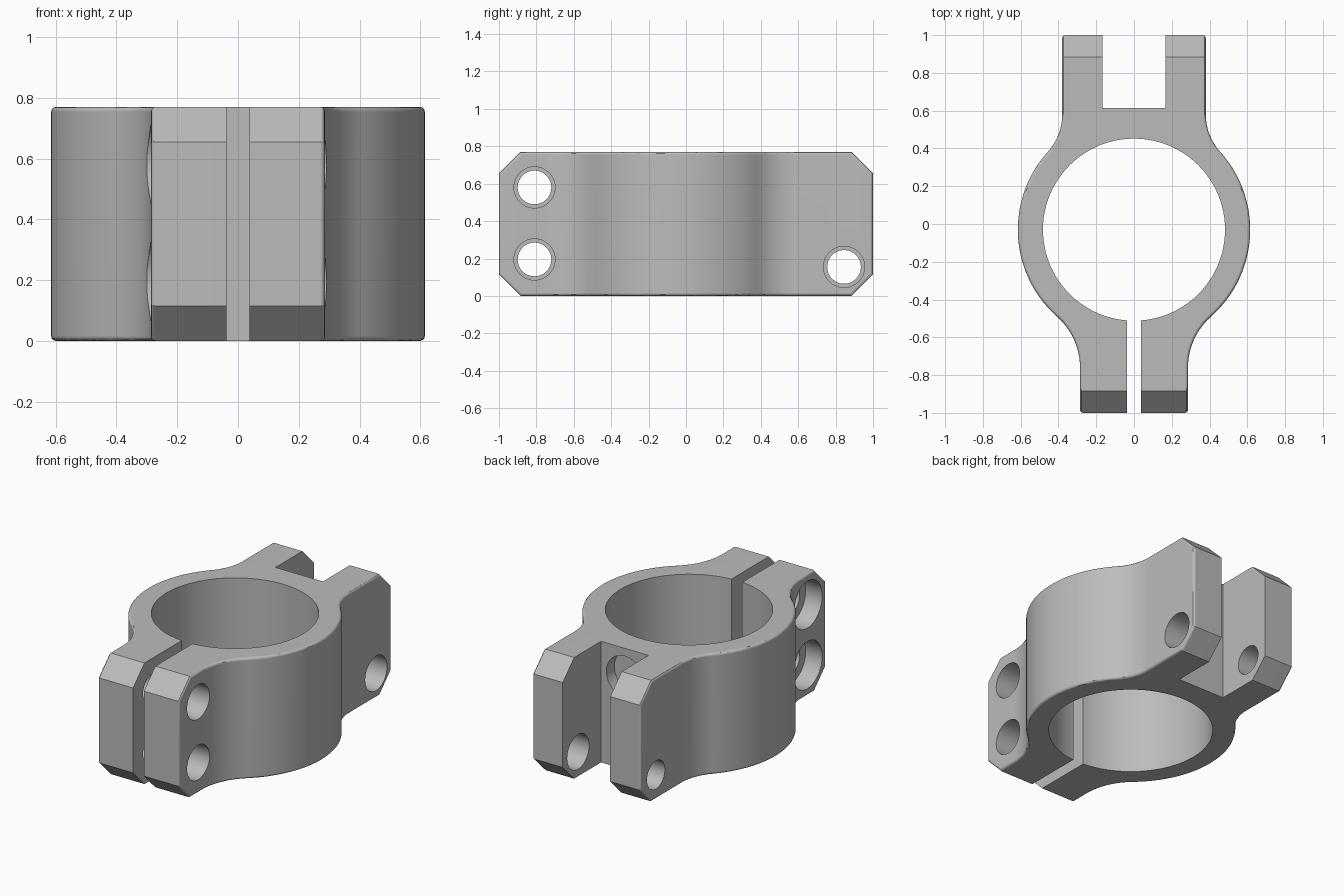
import bpy, bmesh
from math import atan2, cos, sin, pi
from mathutils import Matrix

if "Cube" in bpy.data.objects:
    bpy.data.objects.remove(bpy.data.objects["Cube"])

HEIGHT, CENTRE_Y = 0.77, -0.03
OUTER, BORE = 0.615, 0.482
EAR_X, FORK_X = 0.286, 0.38
CHAMFER, ROUND = 0.115, 0.016

grey = bpy.data.materials.new("machined grey")
grey.use_nodes = True
colour = (0.5, 0.5, 0.5, 1)
grey.diffuse_color = colour
grey.node_tree.nodes["Principled BSDF"].inputs["Base Color"].default_value = colour


def arc(cx, cy, r, a0, a1, n):
    return [(cx + r * cos(a0 + (a1 - a0) * i / n),
             cy + r * sin(a0 + (a1 - a0) * i / n)) for i in range(n + 1)]


def fillet(side_x, dy):
    """Radius and angle of the concave arc that joins the ring to a flat side."""
    r = (side_x ** 2 + dy ** 2 - OUTER ** 2) / (2 * (OUTER - side_x))
    return r, atan2(dy, side_x + r)


def to_object(name, bm):
    mesh = bpy.data.meshes.new(name)
    bm.to_mesh(mesh)
    bm.free()
    ob = bpy.data.objects.new(name, mesh)
    bpy.context.collection.objects.link(ob)
    mesh.materials.append(grey)
    return ob


# Outline of the right half: ear, fillet, ring, fillet, fork arm
ear_dy, fork_dy = -0.73, 0.61
ear_r, ear_a = fillet(EAR_X, ear_dy)
fork_r, fork_a = fillet(FORK_X, fork_dy)
half = [(EAR_X, -1)]
half += arc(EAR_X + ear_r, CENTRE_Y + ear_dy, ear_r, pi, pi + ear_a, 12)
half += arc(0, CENTRE_Y, OUTER, ear_a, fork_a, 40)[1:]
half += arc(FORK_X + fork_r, CENTRE_Y + fork_dy, fork_r, pi + fork_a, pi, 12)[1:]
half += [(FORK_X, 1)]
outline = half + [(-x, y) for x, y in reversed(half)]

bm = bmesh.new()
base = bm.faces.new([bm.verts.new((x, y, 0)) for x, y in outline])
raised = bmesh.ops.extrude_face_region(bm, geom=[base])["geom"]
bmesh.ops.translate(bm, vec=(0, 0, HEIGHT),
                    verts=[v for v in raised if isinstance(v, bmesh.types.BMVert)])
bmesh.ops.recalc_face_normals(bm, faces=bm.faces[:])

# Chamfer the top and bottom of both ends
for sy in (-1, 1):
    for sz, z in ((-1, CHAMFER), (1, HEIGHT - CHAMFER)):
        cut = bmesh.ops.bisect_plane(bm, geom=bm.verts[:] + bm.edges[:] + bm.faces[:],
                                     plane_co=(0, sy, z), plane_no=(0, sy, sz),
                                     clear_outer=True)["geom_cut"]
        bmesh.ops.holes_fill(bm, edges=[e for e in cut if isinstance(e, bmesh.types.BMEdge)])
bmesh.ops.recalc_face_normals(bm, faces=bm.faces[:])


# Round the rim of the side walls
def is_wall(f):
    return abs(f.normal.z) < 0.1 and abs(f.normal.y) < 0.95


rim = [e for e in bm.edges if len(e.link_faces) == 2
       and is_wall(e.link_faces[0]) != is_wall(e.link_faces[1])]
bmesh.ops.bevel(bm, geom=rim, offset=ROUND, segments=3, profile=0.5, affect='EDGES')
clamp = to_object("clamp_body", bm)


def subtract(bm):
    bmesh.ops.recalc_face_normals(bm, faces=bm.faces[:])
    cutter = to_object("cutter", bm)
    cutter.hide_render = True
    mod = clamp.modifiers.new("cut", 'BOOLEAN')
    mod.operation, mod.solver, mod.object = 'DIFFERENCE', 'EXACT', cutter
    bpy.context.view_layer.objects.active = clamp
    bpy.ops.object.modifier_apply(modifier=mod.name)
    bpy.data.objects.remove(cutter)


def cut_box(x, y0, y1):
    bm = bmesh.new()
    bmesh.ops.create_cube(bm, size=1, matrix=Matrix.Translation((0, (y0 + y1) / 2, HEIGHT / 2))
                          @ Matrix.Diagonal((2 * x, y1 - y0, 2, 1)))
    subtract(bm)


def cut_round(axis, centre, r, depth, n=40):
    turn = {'X': Matrix.Rotation(pi / 2, 4, 'Y'), 'Y': Matrix.Rotation(pi / 2, 4, 'X'),
            'Z': Matrix.Identity(4)}[axis]
    bm = bmesh.new()
    bmesh.ops.create_cone(bm, cap_ends=True, segments=n, radius1=r, radius2=r, depth=depth,
                          matrix=Matrix.Translation(centre) @ turn)
    subtract(bm)


# Bore, clamping slit and fork gap
cut_round('Z', (0, CENTRE_Y, HEIGHT / 2), BORE, 2, 96)
cut_box(0.038, -1.2, -0.3)
cut_box(0.167, 0.615, 1.2)

# Screw holes in the ears, wider on the left, with a head recess on the right
for z in (0.195, 0.58):
    cut_round('X', (0.25, -0.81, z), 0.11, 0.5)
    cut_round('X', (-0.25, -0.81, z), 0.09, 0.5)
    cut_round('X', (-0.42, -0.81, z), 0.15, 0.5)

# Pivot holes in the fork arms
cut_round('X', (0.3, 0.845, 0.155), 0.11, 0.5)
cut_round('X', (-0.3, 0.845, 0.155), 0.09, 0.5)

# Blind pocket in the wall between the fork arms
cut_round('Y', (0, 0.615, 0.59), 0.13, 0.16)

# Smooth curved walls, crisp machined edges
for ob in bpy.context.selected_objects:
    ob.select_set(False)
clamp.select_set(True)
bpy.context.view_layer.objects.active = clamp
bpy.ops.object.shade_smooth_by_angle(angle=pi / 6)
weighted = clamp.modifiers.new("clean shading", 'WEIGHTED_NORMAL')
weighted.keep_sharp = True
